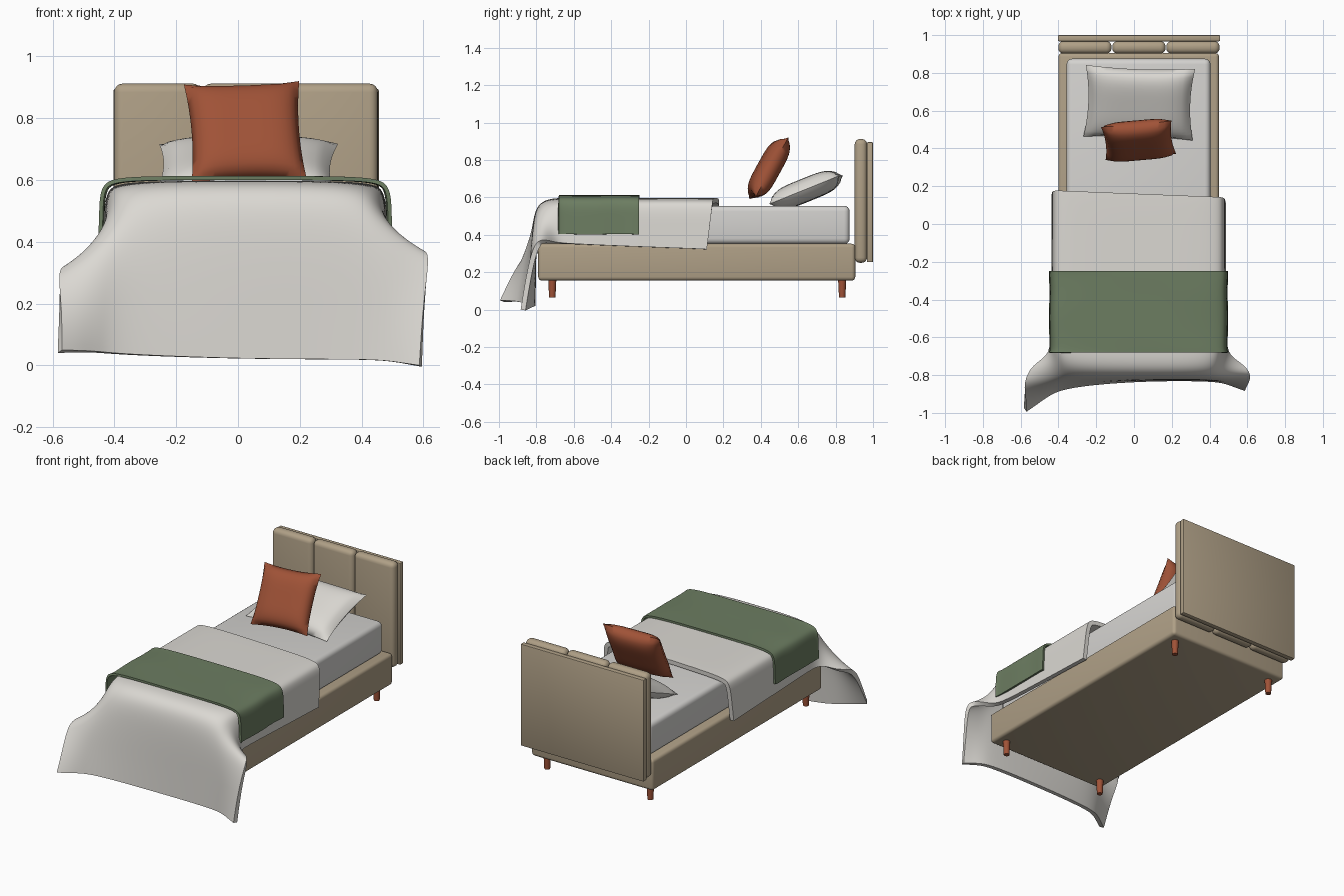
import bpy
import bmesh
from math import radians, sin
from mathutils import Matrix, Vector

default = bpy.data.objects.get("Cube")
if default:
    bpy.data.objects.remove(default, do_unlink=True)


def make_material(name, colour):
    mat = bpy.data.materials.new(name)
    mat.use_nodes = True
    rgba = (*colour, 1.0)
    mat.diffuse_color = rgba
    mat.node_tree.nodes["Principled BSDF"].inputs["Base Color"].default_value = rgba
    return mat


upholstery = make_material("beige upholstery", (0.43, 0.35, 0.24))
linen = make_material("white linen", (0.71, 0.69, 0.65))
sheet = make_material("mattress white", (0.66, 0.65, 0.63))
rust = make_material("rust orange", (0.35, 0.085, 0.038))
moss = make_material("moss green", (0.15, 0.205, 0.12))

CENTRE = 0.024  # middle line of the bed


def add_object(name, bm, mat):
    mesh = bpy.data.meshes.new(name)
    bm.to_mesh(mesh)
    bm.free()
    mesh.materials.append(mat)
    obj = bpy.data.objects.new(name, mesh)
    bpy.context.collection.objects.link(obj)
    return obj


def finish(obj, angle=40):
    """Apply the modifiers, then smooth everything but the sharp edges."""
    bpy.ops.object.select_all(action="DESELECT")
    obj.select_set(True)
    bpy.context.view_layer.objects.active = obj
    bpy.ops.object.convert(target="MESH")
    bpy.ops.object.shade_smooth_by_angle(angle=radians(angle))


def rounded_box(name, low, high, radius, mat, segments=4):
    low, high = Vector(low), Vector(high)
    bm = bmesh.new()
    bmesh.ops.create_cube(bm, size=1)
    for v in bm.verts:
        v.co = (low + high) / 2 + v.co * (high - low)
    obj = add_object(name, bm, mat)
    bevel = obj.modifiers.new("Rounding", "BEVEL")
    bevel.width = radius
    bevel.segments = segments
    finish(obj)


def pillow(name, size, thickness, pinch, place, mat):
    """Two bulging sheets sewn together, with sides drawn in between the corners."""
    bm = bmesh.new()
    for side in (1, -1):
        sheet_verts = bmesh.ops.create_grid(bm, x_segments=20, y_segments=20, size=1)["verts"]
        for v in sheet_verts:
            a, b = v.co.x, v.co.y
            bulge = max(0, (1 - a ** 4) * (1 - b ** 4)) ** 0.6
            v.co = (size[0] / 2 * a * (1 - pinch * (1 - b * b) * a * a),
                    size[1] / 2 * b * (1 - pinch * (1 - a * a) * b * b),
                    side * thickness / 2 * bulge)
    bmesh.ops.remove_doubles(bm, verts=bm.verts, dist=0.0005)
    bmesh.ops.recalc_face_normals(bm, faces=bm.faces)
    bm.transform(place)
    finish(add_object(name, bm, mat), 60)


def cloth(name, rows, thickness, mat, tweak):
    """Each row holds the inner, shoulder and hem points of one half section."""
    bm = bmesh.new()
    grid = []
    for r, (inner, shoulder, hem) in enumerate(rows):
        inner, shoulder, hem = Vector(inner), Vector(shoulder), Vector(hem)
        half = [inner, shoulder, (shoulder + hem) / 2, hem]
        middle = Vector((0, inner.y, inner.z))
        mirrored = [Vector((-p.x, p.y, p.z)) for p in reversed(half)]
        line = []
        for p in mirrored + [middle] + half:
            p = p + Vector(tweak(r, p.x))
            line.append(bm.verts.new((p.x + CENTRE, p.y, p.z)))
        grid.append(line)
    for near, far in zip(grid, grid[1:]):
        for c in range(len(near) - 1):
            bm.faces.new((near[c], far[c], far[c + 1], near[c + 1]))
    obj = add_object(name, bm, mat)
    subsurf = obj.modifiers.new("Smooth", "SUBSURF")
    subsurf.levels = subsurf.render_levels = 3
    subsurf.boundary_smooth = "PRESERVE_CORNERS"
    solid = obj.modifiers.new("Thickness", "SOLIDIFY")
    solid.thickness = thickness
    finish(obj, 50)


# Bed base and mattress
rounded_box("bed_base", (-0.4, -0.79, 0.155), (0.45, 0.905, 0.352), 0.02, upholstery)
rounded_box("mattress", (-0.357, -0.745, 0.35), (0.405, 0.875, 0.555), 0.03, sheet)

# Headboard: a back board with three padded panels
rounded_box("headboard_back", (-0.403, 0.967, 0.253), (0.456, 1.0, 0.895), 0.006, upholstery, 2)
panel_width = 0.286
for i, label in enumerate(("right", "middle", "left")):
    x = -0.403 + i * panel_width
    rounded_box("headboard_panel_" + label, (x + 0.002, 0.902, 0.25),
                (x + panel_width - 0.002, 0.968, 0.912), 0.028, upholstery)

# Tapered legs
for end, y in (("front", -0.715), ("back", 0.835)):
    for side, offset in (("right", -0.36), ("left", 0.36)):
        bm = bmesh.new()
        bmesh.ops.create_cone(bm, cap_ends=True, segments=20, radius1=0.017, radius2=0.022,
                              depth=0.1, matrix=Matrix.Translation((CENTRE + offset, y, 0.115)))
        finish(add_object(f"{end}_{side}_leg", bm, rust))

# Duvet, draped over the sides and falling to the floor at the foot
duvet_rows = [
    ((0.40, 0.16, 0.596), (0.455, 0.16, 0.57), (0.462, 0.13, 0.322)),
    ((0.40, 0.10, 0.598), (0.455, 0.10, 0.57), (0.462, 0.09, 0.325)),
    ((0.40, -0.30, 0.597), (0.455, -0.30, 0.57), (0.462, -0.30, 0.338)),
    ((0.39, -0.62, 0.597), (0.45, -0.61, 0.565), (0.462, -0.62, 0.352)),
    ((0.37, -0.74, 0.597), (0.43, -0.72, 0.545), (0.48, -0.70, 0.36)),
    ((0.35, -0.81, 0.55), (0.42, -0.79, 0.50), (0.57, -0.75, 0.375)),
    ((0.35, -0.825, 0.40), (0.45, -0.83, 0.40), (0.60, -0.81, 0.37)),
    ((0.37, -0.83, 0.20), (0.46, -0.84, 0.20), (0.575, -0.85, 0.20)),
    ((0.38, -0.835, 0.02), (0.46, -0.845, 0.015), (0.563, -0.88, 0.0)),
]


def duvet_tweak(r, x):
    fall = max(0, r - 5) / 3
    right = min(1, max(0, -x - 0.3) / 0.26)
    skew = -0.04 * x if r < 2 else 0
    lift = right * (0.05 if r == 8 else -0.05 if r in (5, 6) else 0)
    ripple = 0.004 * sin(x * 17 + r) * fall
    return (-0.03 * right * fall, skew - 0.11 * right * fall + ripple, lift)


cloth("duvet", duvet_rows, 0.027, linen, duvet_tweak)

# Folded throw across the foot of the bed
throw_rows = [((0.40, y, 0.613), (0.467, y, 0.588), (0.473, y, 0.403))
              for y in (-0.25, -0.27, -0.36, -0.46, -0.56, -0.66, -0.68)]
cloth("throw_blanket", throw_rows, 0.013, moss,
      lambda r, x: (0.003 * sin(r * 2.3) * x / 0.4, 0, 0.002 * sin(r * 1.9 + x * 9)))


# Pillows
def placed(x, y, z, tilt, turn, roll=0):
    return (Matrix.Translation((x, y, z)) @ Matrix.Rotation(radians(turn), 4, "Z")
            @ Matrix.Rotation(radians(tilt), 4, "X") @ Matrix.Rotation(radians(roll), 4, "Z"))


pillow("sleeping_pillow", (0.58, 0.41), 0.125, 0.07, placed(0.028, 0.642, 0.64, 22, -2), linen)
pillow("accent_cushion", (0.375, 0.365), 0.12, 0.07, placed(0.024, 0.443, 0.755, 61, 4, 2), rust)
